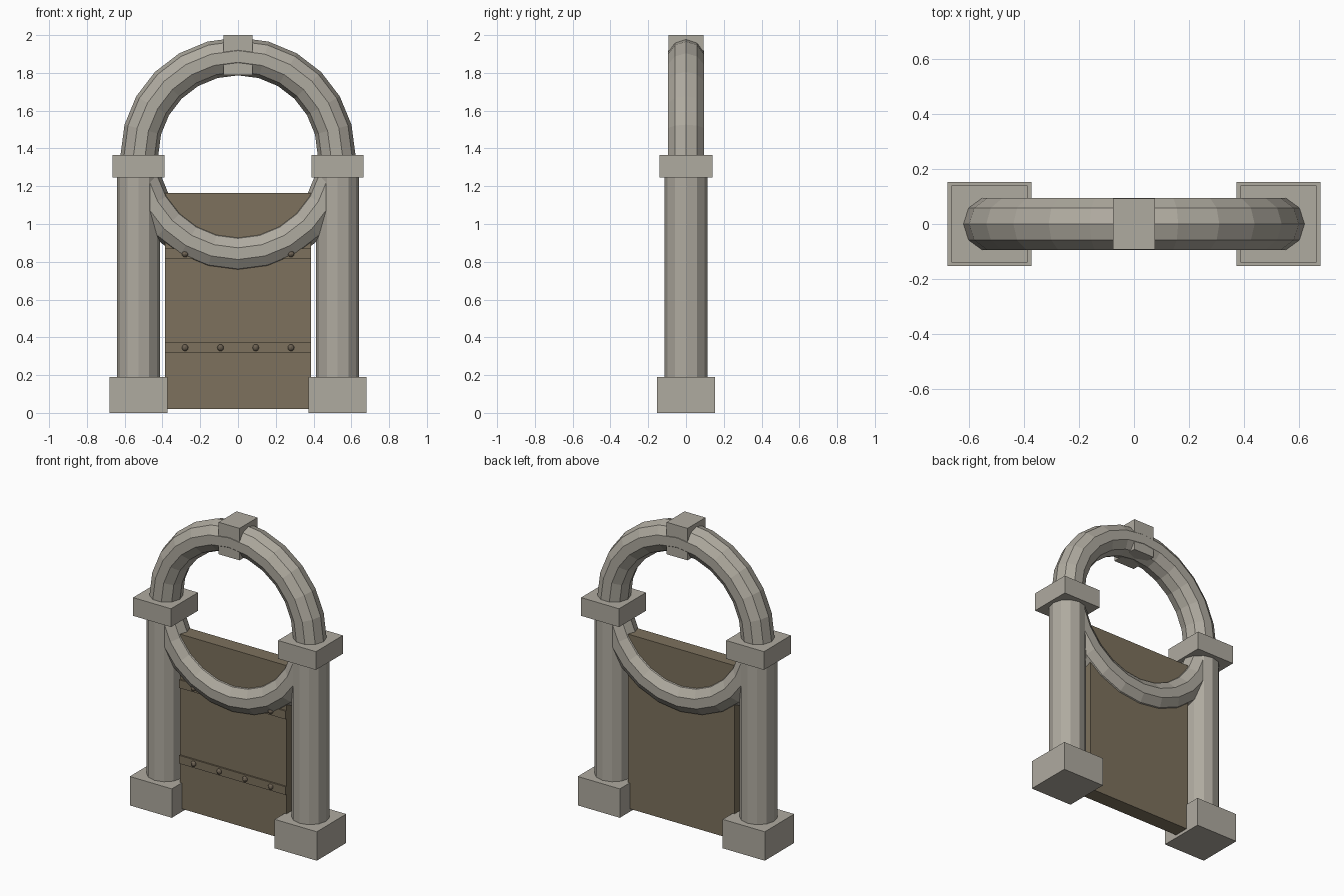
import bpy, bmesh
from math import cos, sin, pi
from mathutils import Matrix

if "Cube" in bpy.data.objects:
    bpy.data.objects.remove(bpy.data.objects["Cube"], do_unlink=True)


def material(name, rgb):
    mat = bpy.data.materials.new(name)
    mat.use_nodes = True
    color = (*rgb, 1)
    mat.diffuse_color = color
    bsdf = mat.node_tree.nodes["Principled BSDF"]
    bsdf.inputs["Base Color"].default_value = color
    bsdf.inputs["Roughness"].default_value = 0.9
    return mat


stone = material("warm grey stone", (0.43, 0.405, 0.35))
wood = material("brown wood", (0.205, 0.167, 0.11))
iron = material("dark rivet", (0.15, 0.12, 0.085))


def finish(name, bm, mat):
    bmesh.ops.recalc_face_normals(bm, faces=bm.faces)
    mesh = bpy.data.meshes.new(name)
    bm.to_mesh(mesh)
    bm.free()
    mesh.materials.append(mat)
    obj = bpy.data.objects.new(name, mesh)
    bpy.context.collection.objects.link(obj)
    return obj


def box(name, x, y, z, mat):
    """Box from (low, high) ranges on each axis."""
    bm = bmesh.new()
    spans = (x, y, z)
    centre = [(a + b) / 2 for a, b in spans]
    size = [b - a for a, b in spans]
    bmesh.ops.create_cube(bm, size=1, matrix=Matrix.Translation(centre) @ Matrix.Diagonal((*size, 1)))
    return finish(name, bm, mat)


def column(name, x, radius, low, high):
    bm = bmesh.new()
    bmesh.ops.create_cone(bm, cap_ends=True, segments=12, radius1=radius, radius2=radius,
                          depth=high - low, matrix=Matrix.Translation((x, 0, (low + high) / 2)))
    return finish(name, bm, stone)


def ring(name, z, major, minor, steps, sides):
    """Upright faceted ring facing the front."""
    bm = bmesh.new()
    loops = []
    for i in range(steps):
        a = 2 * pi * i / steps
        loop = []
        for j in range(sides):
            b = 2 * pi * j / sides
            r = major + minor * cos(b)
            loop.append(bm.verts.new((r * cos(a), minor * sin(b), z + r * sin(a))))
        loops.append(loop)
    for i in range(steps):
        p, q = loops[i], loops[(i + 1) % steps]
        for j in range(sides):
            k = (j + 1) % sides
            bm.faces.new((p[j], p[k], q[k], q[j]))
    return finish(name, bm, stone)


# Stone pillars with square bases and capitals
post_x = 0.527
for side, s in (("left", 1), ("right", -1)):
    x = s * post_x
    box(side + "_base", (x - 0.153, x + 0.153), (-0.153, 0.153), (0, 0.19), stone)
    column(side + "_column", x, 0.114, 0.15, 1.30)
    box(side + "_capital", (x - 0.138, x + 0.138), (-0.14, 0.14), (1.245, 1.365), stone)

# Full stone ring and its keystone
ring("stone_ring", 1.365, 0.522, 0.1, 24, 10)
box("keystone", (-0.076, 0.076), (-0.0935, 0.0935), (1.79, 2.0), stone)

# Wooden door with straps and rivets on the front
box("door", (-0.387, 0.387), (-0.05, 0.05), (0.02, 1.165), wood)
for level, z in (("lower", 0.345), ("upper", 0.842)):
    box(level + "_strap", (-0.387, 0.387), (-0.06, -0.045), (z - 0.027, z + 0.027), wood)
    for i in range(4):
        bm = bmesh.new()
        bmesh.ops.create_uvsphere(bm, u_segments=10, v_segments=6, radius=0.018,
                                  matrix=Matrix.Translation((-0.28 + i * 0.187, -0.06, z)))
        finish(f"{level}_rivet_{i + 1}", bm, iron)
